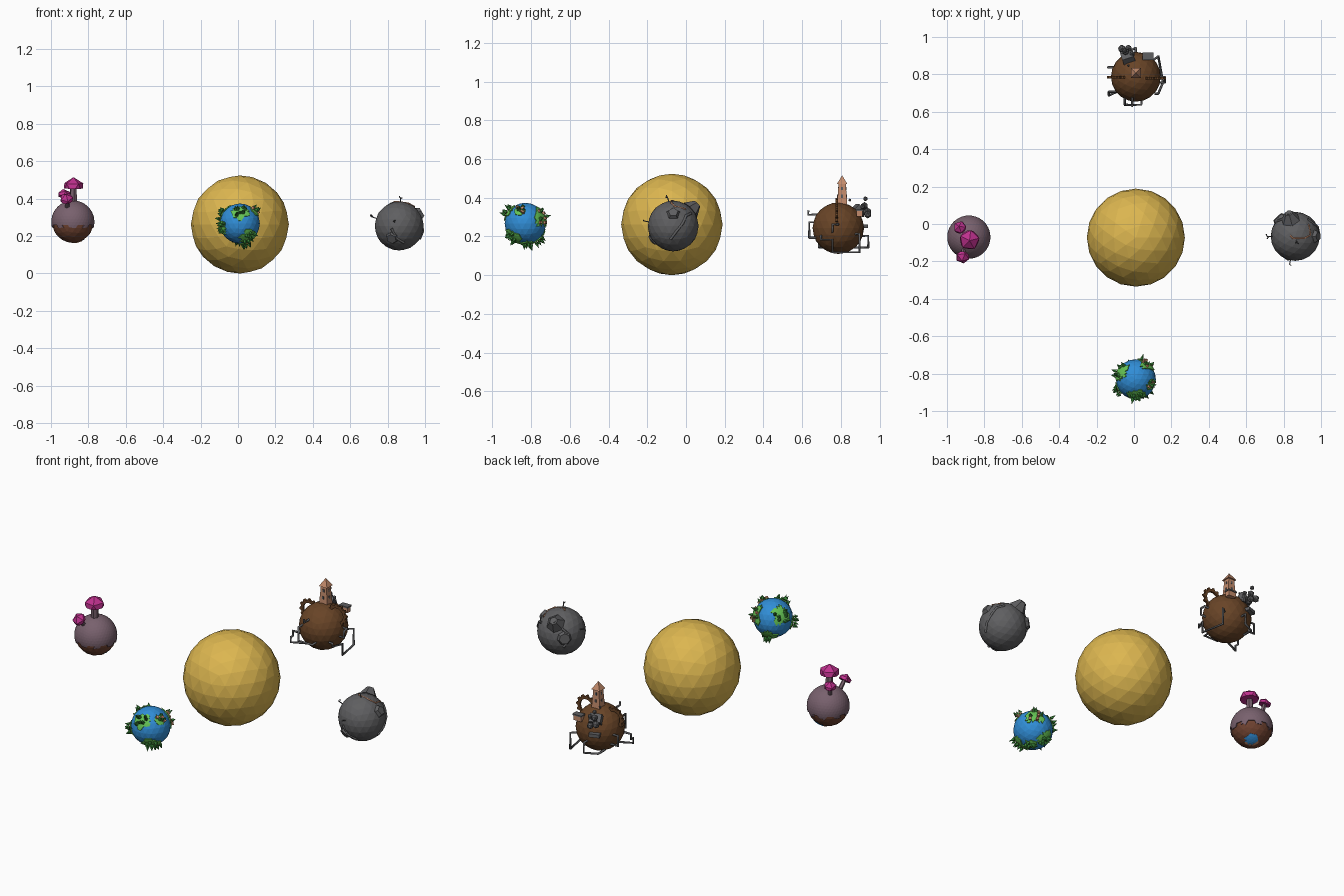
import bpy, bmesh, math, random
from mathutils import Vector as V, Matrix as M

if "Cube" in bpy.data.objects:
    bpy.data.objects.remove(bpy.data.objects["Cube"])
random.seed(4)

def mat(name, r, g, b):
    m = bpy.data.materials.new(name)
    m.diffuse_color = (r, g, b, 1)
    m.use_nodes = True
    m.node_tree.nodes["Principled BSDF"].inputs["Base Color"].default_value = m.diffuse_color
    return m

YELLOW = mat("sun yellow", .72, .47, .08)
BLUE = mat("water blue", .03, .27, .68)
GREEN = mat("grass green", .13, .55, .09)
LEAF = mat("leaf green", .04, .24, .04)
MAUVE = mat("mauve", .19, .12, .155)
SOIL = mat("red soil", .16, .055, .03)
PINK = mat("magenta", .52, .03, .27)
GREY = mat("rock grey", .115, .115, .12)
RUST = mat("rust brown", .14, .058, .02)
TAN = mat("tan brick", .55, .26, .15)

def part(name, bm, material):
    bmesh.ops.recalc_face_normals(bm, faces=bm.faces)
    me = bpy.data.meshes.new(name)
    bm.to_mesh(me)
    bm.free()
    me.materials.append(material)
    ob = bpy.data.objects.new(name, me)
    bpy.context.collection.objects.link(ob)
    return ob

def place(loc, d=(0, 0, 1), spin=0):
    """Matrix at loc with local z along d."""
    return (M.Translation(V(loc)) @ V(d).to_track_quat('Z', 'Y').to_matrix().to_4x4()
            @ M.Rotation(spin, 4, 'Z'))

def ball(bm, loc, r, sub):
    return bmesh.ops.create_icosphere(bm, subdivisions=sub, radius=r, matrix=M.Translation(V(loc)))

def frustum(bm, loc, d, r1, r2, h, n=6, spin=0):
    """Cone or tapered prism standing on loc."""
    bmesh.ops.create_cone(bm, cap_ends=True, segments=n, radius1=r1, radius2=r2, depth=h,
                          matrix=place(loc, d, spin) @ M.Translation((0, 0, h / 2)))

def box(bm, loc, size, d=(0, 0, 1), spin=0):
    bmesh.ops.create_cube(bm, size=1, matrix=place(loc, d, spin) @ M.Diagonal((*size, 1)))

def tube(name, paths, r, material, origin):
    cu = bpy.data.curves.new(name, 'CURVE')
    cu.dimensions = '3D'
    cu.bevel_depth, cu.bevel_resolution, cu.use_fill_caps = r, 1, True
    for p in paths:
        s = cu.splines.new('POLY')
        s.points.add(len(p) - 1)
        for pt, co in zip(s.points, p):
            pt.co = (*(V(origin) + V(co)), 1)
    cu.materials.append(material)
    ob = bpy.data.objects.new(name, cu)
    bpy.context.collection.objects.link(ob)

def sphere(name, c, r, material, sub=3):
    bm = bmesh.new()
    ball(bm, c, r, sub)
    return part(name, bm, material)

def shell(name, c, r, keep, material):
    """Raised patches of a sphere, where keep(direction) holds."""
    bm = bmesh.new()
    bmesh.ops.create_icosphere(bm, subdivisions=4, radius=r)
    bmesh.ops.delete(bm, geom=[f for f in bm.faces
                               if not keep(f.calc_center_median().normalized())], context='FACES')
    edge = [e for e in bm.edges if e.is_boundary]
    new = bmesh.ops.extrude_edge_only(bm, edges=edge)['geom']
    for v in new:
        if isinstance(v, bmesh.types.BMVert):
            v.co *= .95
    bmesh.ops.translate(bm, verts=bm.verts, vec=V(c))
    return part(name, bm, material)

# ---- sun
sphere("sun", (.01, -.073, .262), .262, YELLOW)

# ---- green and blue planet in front
E, ER = V((.01, -.83, .267)), .107
sphere("ocean", E, ER, BLUE)
lands = [(V(d).normalized(), a) for *d, a in [
    (0, -.82, .57, .4), (.45, -.6, -.66, .42), (-.78, .4, .45, .45), (.55, .78, .3, .45),
    (.75, -.25, .6, .27), (-.85, -.45, -.15, .33), (-.25, .7, -.7, .4), (.25, .1, -1, .3)]]
def is_land(d):
    wob = 1 + .15 * math.sin(9 * d.x + 7 * d.z) + .1 * math.sin(13 * d.y)
    return any(d.angle(l) < a * wob for l, a in lands)
shell("continents", E, ER * 1.05, is_land, GREEN)
trees, trunks, houses = bmesh.new(), bmesh.new(), bmesh.new()
for i, (l, a) in enumerate(lands):
    for k in range(9):
        d = (l + a * .62 * V((random.uniform(-1, 1) for _ in range(3)))).normalized()
        p = E + d * ER * 1.03
        if i in (3, 4) and k < 5:
            box(houses, p, (.014, .014, .026), d)
        else:
            h = random.uniform(.02, .032)
            frustum(trunks, p, d, .003, .003, .01, 5)
            frustum(trees, p + d * .006, d, .011, 0, h, 5)
part("trees", trees, LEAF)
part("tree_trunks", trunks, RUST)
part("houses", houses, TAN)

# ---- mushroom planet on the left
F, FR = V((-.883, -.07, .275)), .111
sphere("soil_core", F, FR, SOIL)
shell("mauve_crust", F, FR * 1.04,
      lambda d: d.z > -.2 + .1 * math.sin(9 * math.atan2(d.y, d.x)), MAUVE)
pond = V((.3, .35, -.88)).normalized()
shell("pond", F, FR * 1.02, lambda d: d.angle(pond) < .3, BLUE)
shell("pond_rim", F, FR * 1.025, lambda d: .3 < d.angle(pond) < .42 and d.z < -.9, TAN)
stems, caps = bmesh.new(), bmesh.new()
def mushroom(cap, d, r, stem_r):
    cap, d = V(cap), V(d).normalized()
    base = F + d * FR * .95
    frustum(stems, base, cap - base, stem_r, stem_r * .85, (cap - base).length + .004, 6)
    b = bmesh.new()
    bmesh.ops.create_icosphere(b, subdivisions=1, radius=r * 1.05)
    cut = bmesh.ops.bisect_plane(b, geom=b.verts[:] + b.edges[:] + b.faces[:],
                                 plane_co=(0, 0, 0), plane_no=(0, 0, -1), clear_outer=True)
    bmesh.ops.contextual_create(b, geom=[g for g in cut['geom_cut'] if isinstance(g, bmesh.types.BMEdge)])
    b.transform(place(cap, cap - base))
    me = bpy.data.meshes.new("tmp")
    b.to_mesh(me)
    b.free()
    caps.from_mesh(me)
    bpy.data.meshes.remove(me)
mushroom((-.88, -.085, .455), (.02, -.1, 1), .057, .021)
mushroom((-.93, -.02, .415), (-.4, .4, .9), .036, .013)
mushroom((-.916, -.172, .393), (-.3, -.7, .8), .038, .013)
part("mushroom_stems", stems, MAUVE)
part("mushroom_caps", caps, PINK)

# ---- machine planet at the back
C, CR = V((.01, .787, .243)), .133
sphere("machine_core", C, CR, RUST)
bm = bmesh.new()
T = C + V((0, .02, 0))
q = math.pi / 4
frustum(bm, T + V((0, 0, .11)), (0, 0, 1), .038, .026, .125, 4, q)
frustum(bm, T + V((0, 0, .228)), (0, 0, 1), .038, 0, .045, 4, q)
box(bm, C + V((.065, .11, .075)), (.05, .03, .03))
part("tower", bm, TAN)
bm = bmesh.new()
for z, w in ((.165, .026), (.205, .0225)):
    box(bm, T + V((0, 0, z)), (.01, 2 * w, .016))
    box(bm, T + V((0, 0, z)), (2 * w, .01, .016))
box(bm, C + V((.065, .11, .093)), (.058, .038, .008))
part("tower_windows", bm, GREY)

def gear(name, loc, r, material):
    """Toothed ring, axis along y."""
    n, bm = 12, bmesh.new()
    rings = []
    for i in range(4 * n):
        a = i * math.tau / (4 * n)
        ro = r if i % 4 < 2 else r * .84
        rings.append([bm.verts.new(V(loc) + V((rr * math.cos(a), y, rr * math.sin(a))))
                      for rr, y in ((ro, -.006), (ro, .006), (r * .62, .006), (r * .62, -.006))])
    for i, a in enumerate(rings):
        b = rings[(i + 1) % len(rings)]
        for k in range(4):
            bm.faces.new((a[k], a[(k + 1) % 4], b[(k + 1) % 4], b[k]))
    part(name, bm, material)
gear("left_gear", C + V((-.09, -.002, .07)), .064, RUST)
gear("right_gear", C + V((.095, -.008, .09)), .066, RUST)

tube("pipes", [
    [(-.06, -.1, .03), (-.06, -.15, .03), (-.06, -.15, -.05), (.03, -.15, -.05), (.03, -.09, -.05)],
    [(-.02, -.11, .07), (-.02, -.155, .07), (-.02, -.155, .09)],
    [(-.09, -.08, -.04), (-.145, -.08, -.04), (-.145, -.08, -.07), (-.145, -.1, -.07),
     (-.145, -.1, -.1), (-.06, -.06, -.1)],
    [(.1, -.09, -.04), (.12, -.09, -.04), (.12, -.09, -.06), (.145, -.03, -.06), (.145, -.03, -.125),
     (.12, .11, -.125), (.12, .11, -.03), (.08, .08, -.03)],
    [(.1, 0, .02), (.155, 0, .02), (.155, -.03, .02), (.155, -.03, -.02), (.1, -.03, -.02)],
    [(0, .1, -.04), (0, .155, -.04), (0, .155, -.1), (-.07, .12, -.1), (-.07, .06, -.1)],
    [(-.1, .05, .0), (-.15, .05, .0), (-.15, .05, -.06), (-.1, .05, -.06)],
], .0065, GREY, C)

bm = bmesh.new()
box(bm, C + V((-.04, .095, .085)), (.065, .05, .06), (-.2, .6, .6))
for x, y, h in ((-.055, .12, .05), (-.02, .115, .04)):
    frustum(bm, C + V((x, y, .06)), (0, .2, 1), .013, .01, h, 8)
box(bm, C + V((-.05, .12, .01)), (.06, .02, .05), (-.3, .9, 0))
part("factory", bm, GREY)
bm = bmesh.new()
for x, y, z, r in ((-.055, .135, .115, .02), (-.075, .15, .085, .022), (-.04, .152, .07, .02),
                   (-.06, .14, .152, .013), (-.02, .125, .11, .014), (-.04, .06, .145, .008)):
    ball(bm, C + V((x, y, z)), r, 1)
part("smoke", bm, GREY)

# ---- dead rocky planet on the right
R, RR = V((.862, -.066, .254)), .131
sphere("rock_core", R, RR, GREY)
bm = bmesh.new()
for d, r1, r2, h, n in (((.85, 0, .5), .038, .026, .016, 5), ((-.2, .72, .66), .052, .022, .045, 6),
                        ((-.65, .72, .1), .04, .03, .014, 7), ((-.3, -.8, -.5), .036, .028, .012, 6)):
    d = V(d).normalized()
    frustum(bm, R + d * RR * .94, d, r1, r2, h + .004, n)
part("volcanoes", bm, GREY)
bm = bmesh.new()
for d, r1, r2, h, n in (((.85, 0, .5), .02, .016, .019, 5), ((-.2, .72, .66), .016, .012, .051, 6)):
    d = V(d).normalized()
    frustum(bm, R + d * RR * .94, d, r1, r2, h, n)
part("vents", bm, GREY)

def on_rock(points, k=1.0):
    return [V(p).normalized() * RR * k for p in points]
tube("ridges", [
    on_rock([(.5, .7, .5), (.75, .5, .4), (.85, .35, .1), (.85, .1, -.2), (.8, -.1, -.5)]),
    on_rock([(-.3, -.9, -.1), (-.1, -.85, -.5), (.2, -.7, -.7)]),
    on_rock([(-.5, .7, .5), (-.7, .6, .3), (-.75, .6, 0), (-.6, .7, -.3)]),
], .007, GREY, R)
tube("lava_crack", [on_rock([(.55, .5, .67), (.62, .05, .78), (.38, -.08, .92), (-.1, -.08, 1),
                             (-.2, .04, .97)], 1.0)], .0045, TAN, R)
tube("dead_branches", [
    [(-.12, 0, .04), (-.15, 0, .05), (-.155, .012, .06)], [(-.14, 0, .047), (-.15, -.012, .06)],
    [(-.025, -.12, .02), (-.03, -.15, .026), (-.022, -.155, .03)],
    [(.005, -.02, .12), (.008, -.03, .147), (0, -.036, .158)], [(.008, -.03, .147), (.015, -.04, .15)],
], .003, GREY, R)
